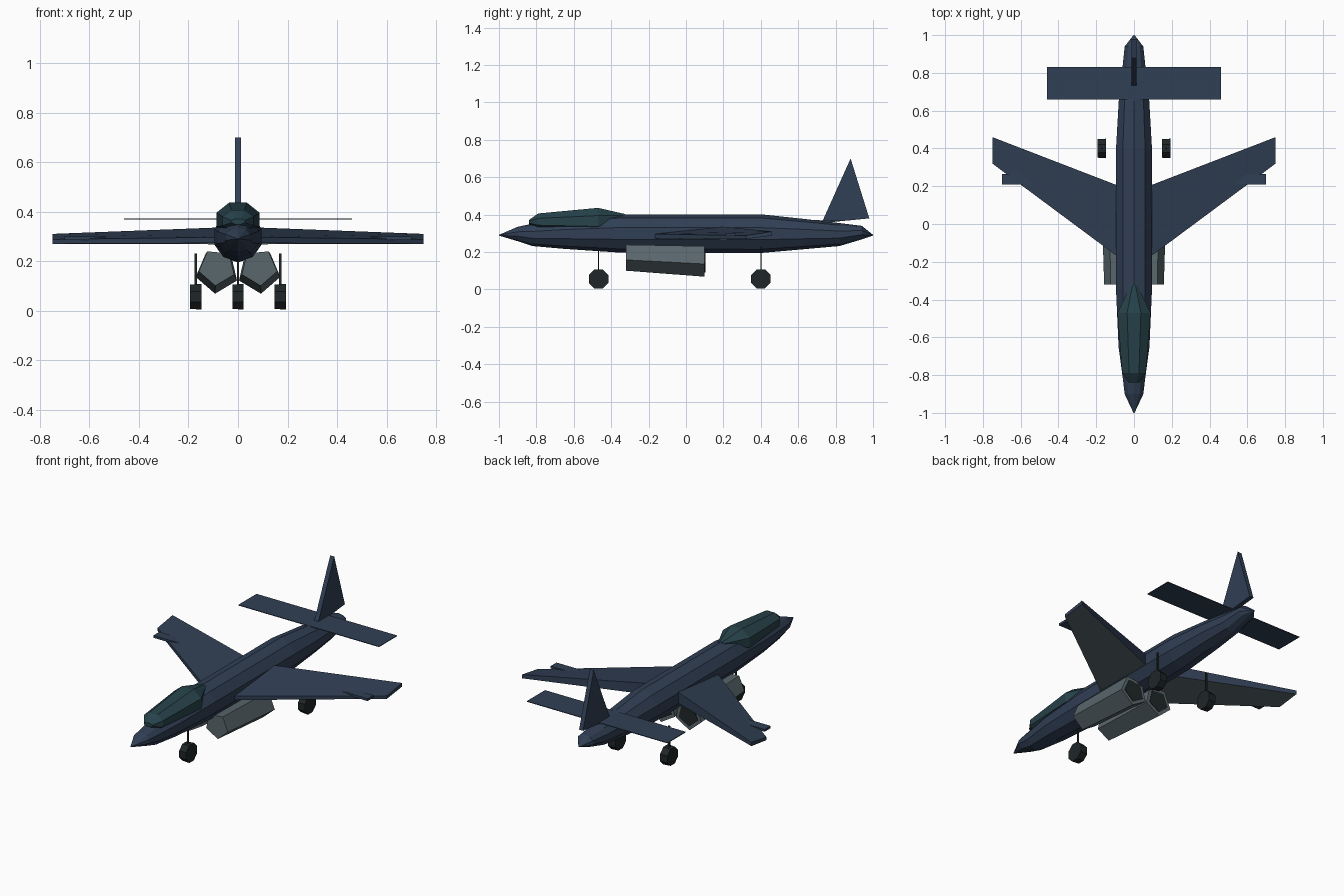
import bpy, bmesh
from math import sin, cos, pi, radians
from mathutils import Vector

if "Cube" in bpy.data.objects:
    bpy.data.objects.remove(bpy.data.objects["Cube"])


def colour(name, rgb):
    m = bpy.data.materials.new(name)
    m.diffuse_color = (*rgb, 1)
    m.use_nodes = True
    m.node_tree.nodes["Principled BSDF"].inputs["Base Color"].default_value = m.diffuse_color
    return m


BLUE = colour("navy_paint", (0.03, 0.05, 0.09))
GLASS = colour("canopy_tint", (0.02, 0.055, 0.07))
GREY = colour("bare_metal", (0.10, 0.135, 0.15))
DARK = colour("dark_rubber", (0.014, 0.019, 0.021))


def loft(name, rings, mat):
    """Skin a list of equal-length point rings and cap both ends."""
    bm = bmesh.new()
    vs = [[bm.verts.new(p) for p in r] for r in rings]
    n = len(rings[0])
    for a, b in zip(vs, vs[1:]):
        for i in range(n):
            j = (i + 1) % n
            bm.faces.new((a[i], a[j], b[j], b[i]))
    bm.faces.new(vs[0])
    bm.faces.new(vs[-1])
    bmesh.ops.remove_doubles(bm, verts=bm.verts, dist=1e-5)
    bmesh.ops.recalc_face_normals(bm, faces=bm.faces)
    me = bpy.data.meshes.new(name)
    bm.to_mesh(me)
    bm.free()
    me.materials.append(mat)
    ob = bpy.data.objects.new(name, me)
    bpy.context.collection.objects.link(ob)
    return ob


def ring(x, y, z, rx, rz, n, start=0.0):
    """Polygon in the xz plane."""
    return [(x + rx * cos(start + 2 * pi * i / n), y,
             z + rz * sin(start + 2 * pi * i / n)) for i in range(n)]


def box(name, lo, hi, mat):
    (a, b, c), (d, e, f) = lo, hi
    return loft(name, [[(a, b, z), (d, b, z), (d, e, z), (a, e, z)] for z in (c, f)], mat)


# Fuselage: y, half width, bottom z, top z
sections = [(-1.0, 0.003, 0.288, 0.292), (-0.9, 0.052, 0.258, 0.335),
            (-0.82, 0.062, 0.232, 0.352), (-0.65, 0.086, 0.217, 0.375),
            (-0.35, 0.1, 0.197, 0.402), (0.4, 0.1, 0.195, 0.402),
            (0.65, 0.085, 0.217, 0.375), (0.82, 0.065, 0.232, 0.355),
            (0.94, 0.052, 0.268, 0.34), (1.0, 0.003, 0.288, 0.292)]
loft("fuselage", [ring(0, y, (lo + hi) / 2, w, (hi - lo) / 2, 10, pi / 2)
                  for y, w, lo, hi in sections], BLUE)

# Canopy
loft("canopy", [ring(0, y, z, w, h, 8, pi / 8) for y, w, z, h in
                [(-0.84, 0.03, 0.36, 0.012), (-0.79, 0.068, 0.362, 0.048),
                 (-0.47, 0.095, 0.366, 0.076), (-0.325, 0.02, 0.392, 0.012)]], GLASS)

# Tail fin and tailplane
loft("tail_fin", [[(x, 0.725, 0.355), (x, 0.88, 0.70), (x, 0.98, 0.38)]
                  for x in (-0.013, 0.013)], BLUE)
box("tailplane", (-0.46, 0.66, 0.368), (0.46, 0.83, 0.372), BLUE)

for side, s in (("right", 1), ("left", -1)):
    # Swept wing, grey on the underside
    root = [(s * 0.05, y, z) for y, z in [(-0.2, 0.273), (-0.2, 0.297), (0.19, 0.337), (0.19, 0.268)]]
    tip = [(s * 0.75, y, z) for y, z in [(0.32, 0.27), (0.32, 0.288), (0.46, 0.31), (0.46, 0.288)]]
    wing = loft(f"{side}_wing", [root, tip], BLUE)
    wing.data.materials.append(GREY)
    for f in wing.data.polygons:
        if f.normal.z < -0.5:
            f.material_index = 1

    # Small plate ahead of the wing tip
    box(f"{side}_wing_slat", (s * 0.48, 0.21, 0.285), (s * 0.70, 0.265, 0.299), BLUE)

    # Five-sided engine pod with dark exhaust
    def five(y, z, r):
        pts = ring(0, y, z, r, r, 5, radians(-13))
        return [(s * (0.085 + p[0]), p[1], p[2]) for p in pts]
    loft(f"{side}_engine_pod", [five(-0.32, 0.175, 0.075), five(0.10, 0.156, 0.088)], GREY)
    loft(f"{side}_exhaust", [five(0.09, 0.156, 0.066), five(0.103, 0.156, 0.066)], DARK)


# Landing gear
def gear(name, x, y, top):
    c = Vector((x, y, 0.056))
    rings = []
    for dx, r in ((-0.023, 0.053), (0.023, 0.056)):
        rings.append([c + Vector((dx, r * cos(a), r * sin(a)))
                      for a in (pi / 8 + i * pi / 4 for i in range(8))])
    loft(f"{name}_wheel", rings, DARK)
    box(f"{name}_strut", (x - 0.005, y - 0.003, 0.06), (x + 0.005, y + 0.003, top), DARK)


gear("nose", 0, -0.467, 0.22)
gear("right_main", 0.17, 0.4, 0.23)
gear("left_main", -0.17, 0.4, 0.23)
